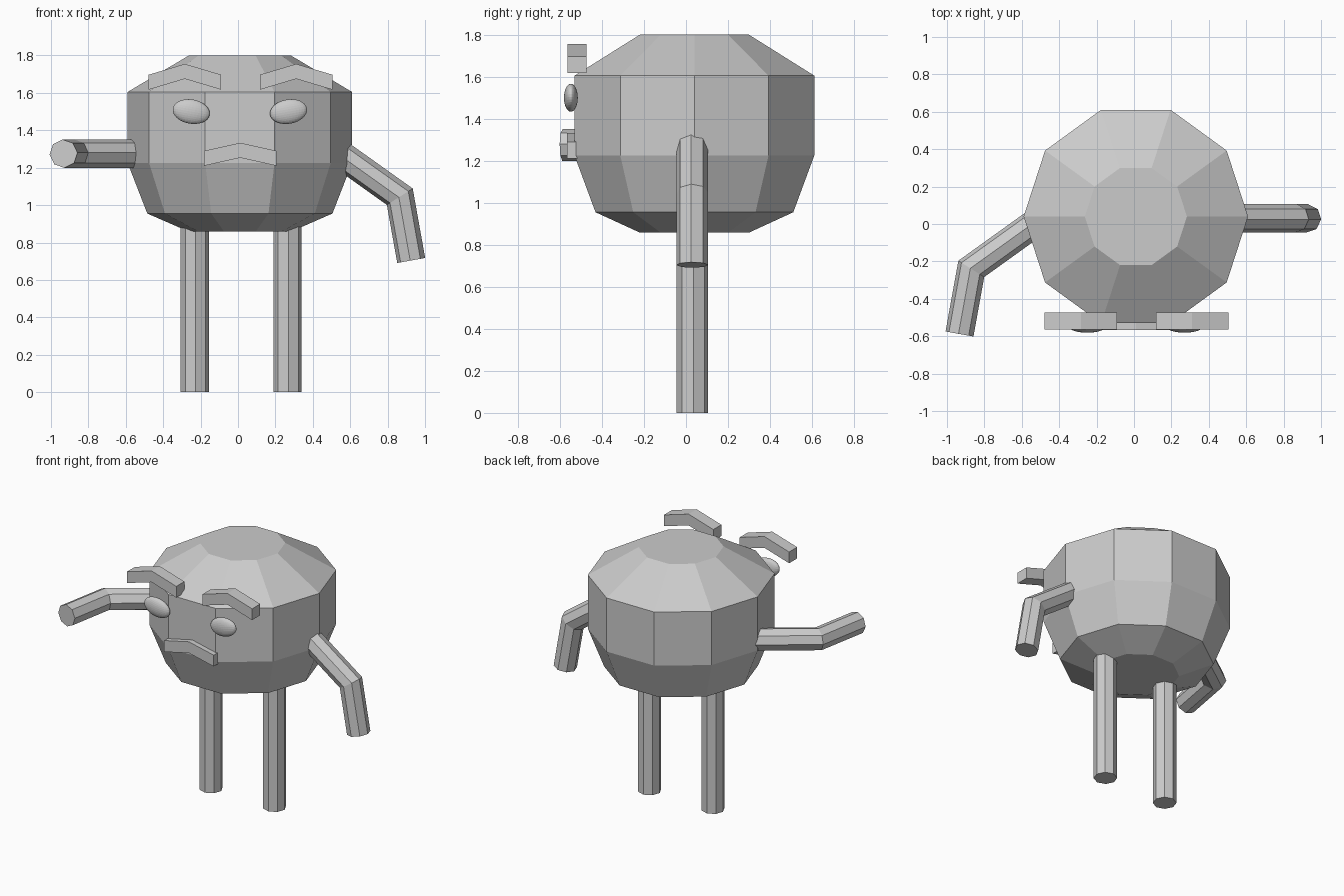
import bpy, bmesh, math
from mathutils import Vector, Matrix

cube = bpy.data.objects.get("Cube")
if cube:
    bpy.data.objects.remove(cube, do_unlink=True)

grey = bpy.data.materials.new("plain grey")
grey.use_nodes = True
colour = (0.6, 0.6, 0.6, 1)
grey.diffuse_color = colour
grey.node_tree.nodes["Principled BSDF"].inputs["Base Color"].default_value = colour


def finish(name, bm):
    bmesh.ops.recalc_face_normals(bm, faces=bm.faces)
    mesh = bpy.data.meshes.new(name)
    bm.to_mesh(mesh)
    bm.free()
    mesh.materials.append(grey)
    obj = bpy.data.objects.new(name, mesh)
    bpy.context.collection.objects.link(obj)
    return obj


def skin(name, rings):
    """Join point rings into a closed tube with flat caps."""
    bm = bmesh.new()
    loops = [[bm.verts.new(p) for p in ring] for ring in rings]
    n = len(loops[0])
    for a, b in zip(loops, loops[1:]):
        for i in range(n):
            j = (i + 1) % n
            bm.faces.new((a[i], a[j], b[j], b[i]))
    bm.faces.new(loops[0])
    bm.faces.new(loops[-1])
    return finish(name, bm)


def limb(name, path, side, radius=0.076, sides=8, twist=0.07):
    """Eight-sided tube along a path, mitred at each bend; side is the bend plane normal."""
    pts = [Vector(p) for p in path]
    side = Vector(side)
    rings = []
    for k, p in enumerate(pts):
        before = (p - pts[k - 1]).normalized() if k else None
        after = (pts[k + 1] - p).normalized() if k + 1 < len(pts) else None
        d_in, d_out = before or after, after or before
        mean = (d_in + d_out).normalized()
        across = side.cross(mean) / mean.dot(d_in)
        rings.append([p + radius * (across * math.cos(a) + side * math.sin(a))
                      for a in (twist + math.tau * i / sides for i in range(sides))])
    return skin(name, rings)


def chevron(name, x, z, y, half=0.194, rise=0.058, height=0.08, depth=0.09):
    """Bent bar: z is the lower outer edge, y the front face."""
    rings = [[(x + dx, y + dy, z + dz + up)
              for dy, up in ((0, 0), (depth, 0), (depth, height), (0, height))]
             for dx, dz in ((-half, 0), (0, rise), (half, 0))]
    return skin(name, rings)


# Ten-sided faceted body
profile = [(0.273, 0.858), (0.495, 0.955), (0.6, 1.225), (0.6, 1.605), (0.273, 1.8)]
skin("body", [[(0.01 + r * math.cos(math.tau * i / 10), 0.04 + r * math.sin(math.tau * i / 10), z)
               for i in range(10)] for r, z in profile])

# Legs
for name, x in (("right_leg", -0.232), ("left_leg", 0.265)):
    limb(name, [(x, 0.03, 0), (x, 0.03, 0.96)], (0, 1, 0))

# Arms: left hangs down, right reaches forward
limb("left_arm", [(0.5, 0.03, 1.305), (0.865, 0.03, 1.045), (0.926, 0.03, 0.704)], (0, 1, 0))
limb("right_arm", [(-0.48, 0.04, 1.275), (-0.87, -0.24, 1.275), (-0.933, -0.588, 1.275)], (0, 0, 1))

# Eyebrows and moustache
chevron("right_eyebrow", -0.284, 1.617, -0.563)
chevron("left_eyebrow", 0.311, 1.617, -0.563)
chevron("moustache", 0.012, 1.21, -0.567, rise=0.043)

# Flattened oval eyes, outer ends raised
for name, x, tilt in (("right_eye", -0.25, 10), ("left_eye", 0.27, -10)):
    bm = bmesh.new()
    bmesh.ops.create_uvsphere(bm, u_segments=32, v_segments=16, radius=1)
    shape = (Matrix.Translation((x, -0.548, 1.5)) @ Matrix.Rotation(math.radians(tilt), 4, 'Y')
             @ Matrix.Diagonal((0.1, 0.033, 0.065, 1)))
    bm.transform(shape)
    finish(name, bm)
